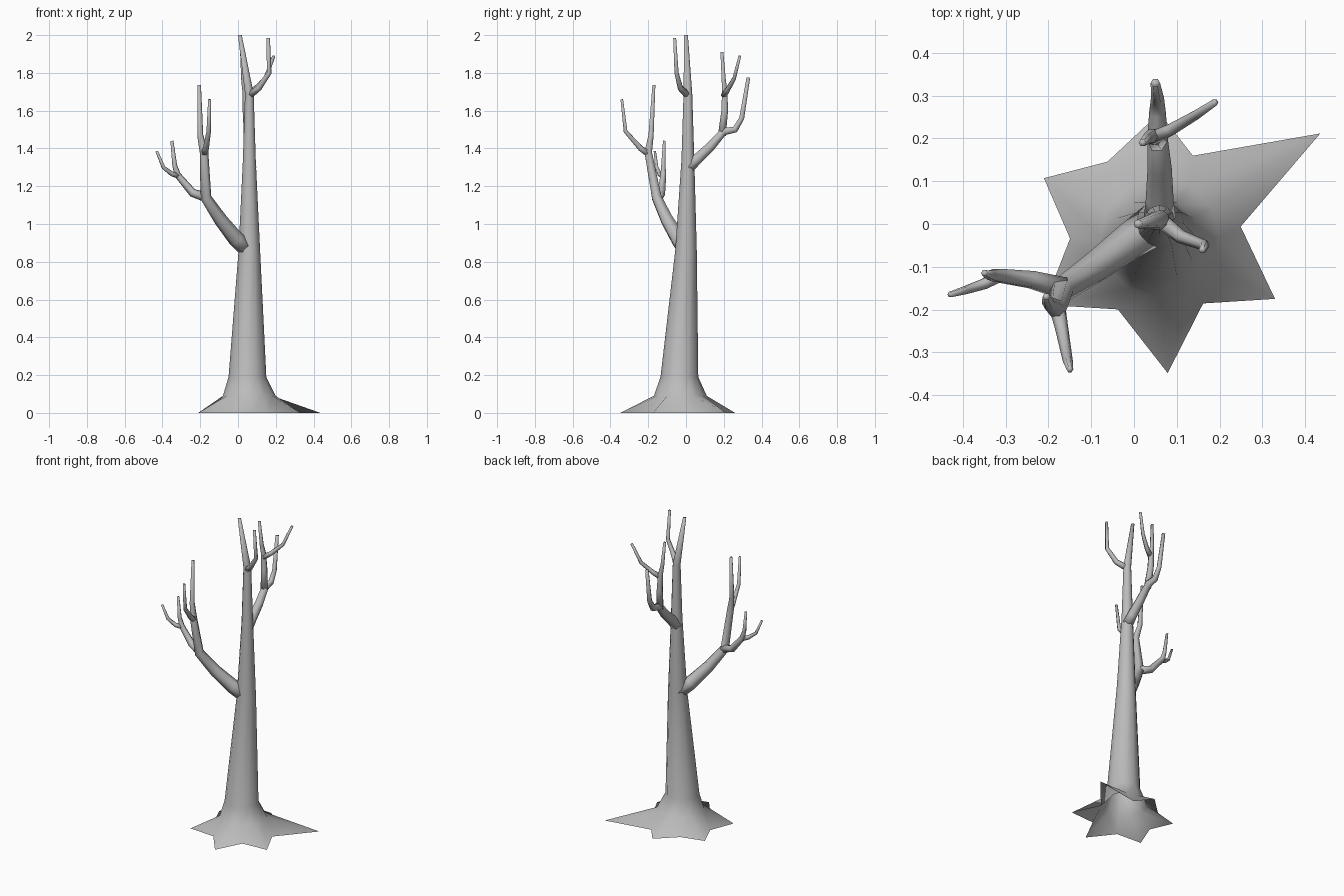
import bpy, bmesh, math
from mathutils import Vector

cube = bpy.data.objects.get("Cube")
if cube:
    bpy.data.objects.remove(cube, do_unlink=True)

bark = bpy.data.materials.new("grey_bark")
bark.use_nodes = True
colour = (.5, .5, .5, 1)
bark.diffuse_color = colour
bark.node_tree.nodes["Principled BSDF"].inputs["Base Color"].default_value = colour


def loft(name, rings, cap_start=True):
    """Skin a list of equal-length point rings and close the far end."""
    bm = bmesh.new()
    loops = [[bm.verts.new(point) for point in ring] for ring in rings]
    count = len(loops[0])
    for lower, upper in zip(loops, loops[1:]):
        for i in range(count):
            j = (i + 1) % count
            bm.faces.new((lower[i], lower[j], upper[j], upper[i]))
    bm.faces.new(loops[-1])
    if cap_start:
        bm.faces.new(reversed(loops[0]))
    mesh = bpy.data.meshes.new(name)
    bm.to_mesh(mesh)
    bm.free()
    mesh.materials.append(bark)
    mesh.shade_smooth()
    obj = bpy.data.objects.new(name, mesh)
    bpy.context.collection.objects.link(obj)


def spoke(radius, degrees):
    """Horizontal offset at a given distance and heading."""
    angle = math.radians(degrees)
    return Vector((radius * math.cos(angle), radius * math.sin(angle), 0))


def limb(name, thick, thin, *path, sides=6):
    """Tube along a path, tapering evenly from thick to thin."""
    points = [Vector(p) for p in path]
    last = len(points) - 1
    rings = []
    for i, point in enumerate(points):
        before = (point - points[max(i - 1, 0)]).normalized()
        after = (points[min(i + 1, last)] - point).normalized()
        turn = Vector((0, 0, 1)).rotation_difference(before + after)
        radius = thick + (thin - thick) * i / last
        rings.append([point + turn @ spoke(radius, 360 * side / sides)
                      for side in range(sides)])
    loft(name, rings)


# Root flare: star of six uneven tips with even valleys, open underneath
root_centre = Vector((.05, -.02, 0))
root_tips = [(.45, 31), (.28, 88), (.29, 154), (.31, 213), (.33, 275), (.32, 331)]
star = []
for i, (reach, heading) in enumerate(root_tips):
    star.append(root_centre + spoke(reach, heading))
    star.append(root_centre + spoke(.2, 60 * i + 64))
trunk_rings = [star]

# Trunk: round sections narrowing up to the top twig
sections = [((.06, -.03, .09), .14), ((.05, -.035, .19), .1),
            ((.06, 0, .86), .057), ((.06, .01, 1.34), .034),
            ((.06, .01, 1.69), .023), ((.01, 0, 2), .01)]
for centre, radius in sections:
    trunk_rings.append([Vector(centre) + spoke(radius, 30 * k + 30)
                        for k in range(len(star))])
loft("trunk", trunk_rings, cap_start=False)

# Twig beside the top of the trunk
limb("top_twig", .02, .009, (.06, .01, 1.68), (.11, -.03, 1.72),
     (.165, -.05, 1.8), (.16, -.06, 1.985))

# Low front branch with its twigs
limb("front_branch", .05, .009, (.05, 0, .87), (-.01, -.04, .92),
     (-.09, -.1, 1.02), (-.17, -.155, 1.14), (-.18, -.2, 1.38),
     (-.2, -.185, 1.47), (-.205, -.17, 1.735))
limb("front_branch_twig", .02, .008, (-.18, -.195, 1.37), (-.17, -.24, 1.4),
     (-.155, -.32, 1.49), (-.15, -.34, 1.66))
limb("side_branch", .027, .008, (-.165, -.15, 1.14), (-.24, -.13, 1.165),
     (-.32, -.12, 1.26), (-.335, -.12, 1.31), (-.35, -.115, 1.44))
limb("side_branch_twig", .016, .007, (-.315, -.12, 1.255), (-.35, -.14, 1.265),
     (-.395, -.155, 1.3), (-.43, -.165, 1.385))

# High rear branch with its twigs
limb("rear_branch", .037, .011, (.06, .015, 1.3), (.06, .055, 1.34),
     (.06, .13, 1.41), (.055, .2, 1.49), (.055, .26, 1.5),
     (.055, .295, 1.56), (.05, .33, 1.775))
limb("rear_upper_branch", .024, .009, (.055, .19, 1.47), (.045, .205, 1.6),
     (.04, .205, 1.7), (.03, .2, 1.76), (.02, .19, 1.91))
limb("rear_upper_twig", .017, .008, (.04, .2, 1.68), (.085, .22, 1.71),
     (.145, .255, 1.77), (.19, .285, 1.89))
